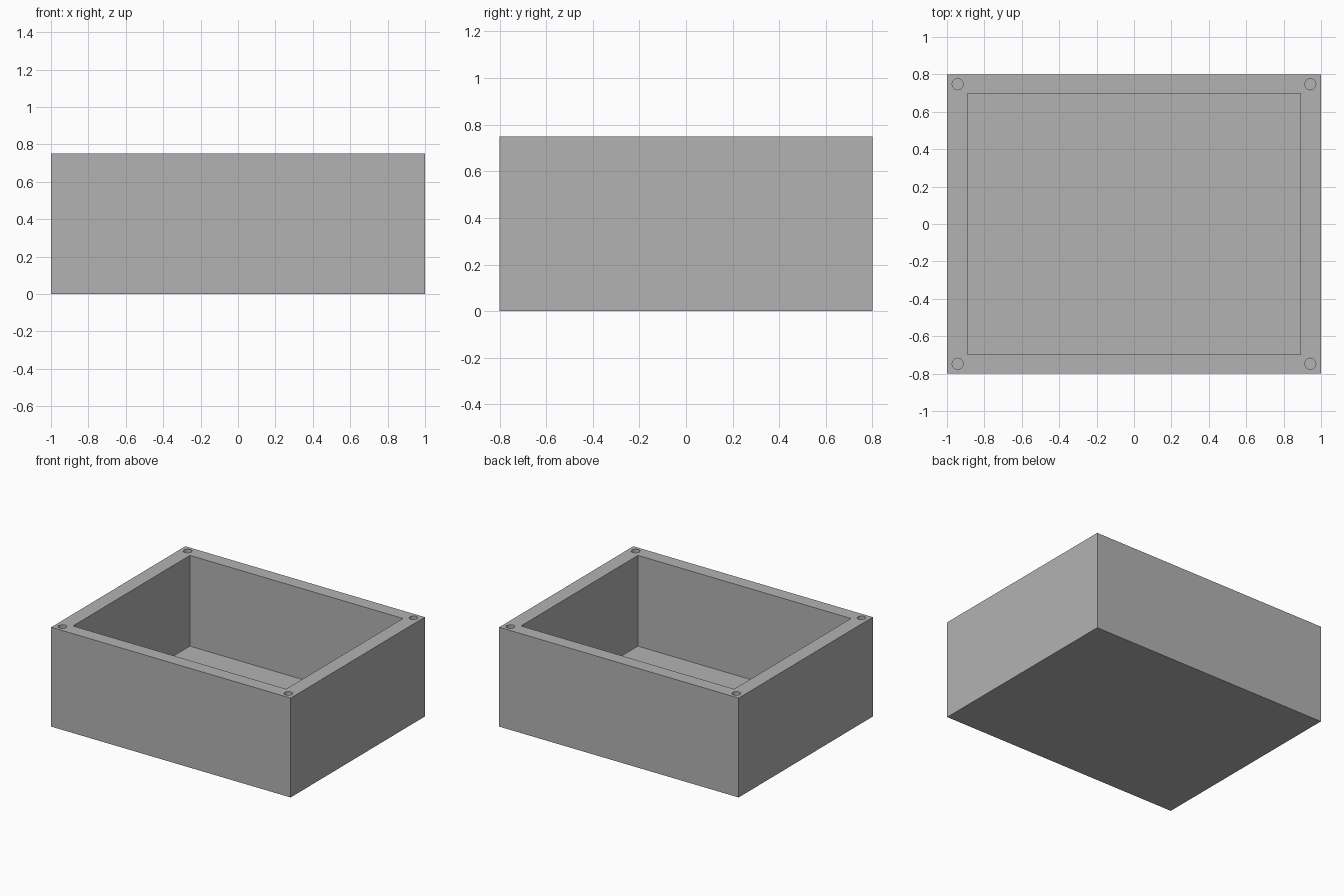
import bpy

WIDTH, DEPTH, HEIGHT = 2.0, 1.6, 0.75
INNER_X, INNER_Y, FLOOR = 0.89, 0.697, 0.065
HOLE_X, HOLE_Y, HOLE_R, HOLE_DEPTH = 0.943, 0.747, 0.03, 0.4
OVER = 0.1  # cutters rise above the rim

default_cube = bpy.data.objects.get("Cube")
if default_cube:
    bpy.data.objects.remove(default_cube, do_unlink=True)

# Plain grey material
grey = bpy.data.materials.new("plain_grey")
grey.use_nodes = True
colour = (0.45, 0.45, 0.45, 1.0)
grey.diffuse_color = colour
grey.node_tree.nodes["Principled BSDF"].inputs["Base Color"].default_value = colour


def box(name, half_x, half_y, bottom, top):
    bpy.ops.mesh.primitive_cube_add(size=2, location=(0, 0, (bottom + top) / 2))
    obj = bpy.context.object
    obj.name = name
    obj.scale = (half_x, half_y, (top - bottom) / 2)
    bpy.ops.object.transform_apply(location=True, rotation=True, scale=True)
    obj.data.materials.append(grey)
    return obj


def screw_hole(x, y):
    length = HOLE_DEPTH + OVER
    bpy.ops.mesh.primitive_cylinder_add(
        vertices=12, radius=HOLE_R, depth=length,
        location=(x, y, HEIGHT - HOLE_DEPTH + length / 2))
    obj = bpy.context.object
    obj.name = "screw_hole_cutter"
    obj.data.materials.append(grey)
    return obj


def carve(target, cutter):
    cutter.hide_render = True
    mod = target.modifiers.new("carve", "BOOLEAN")
    mod.operation = "DIFFERENCE"
    mod.solver = "EXACT"
    mod.object = cutter
    bpy.context.view_layer.objects.active = target
    bpy.ops.object.modifier_apply(modifier=mod.name)
    bpy.data.objects.remove(cutter, do_unlink=True)


# Open-topped box with a thin floor
body = box("box_body", WIDTH / 2, DEPTH / 2, 0, HEIGHT)
carve(body, box("cavity_cutter", INNER_X, INNER_Y, FLOOR, HEIGHT + OVER))

# Blind screw holes in the rim corners
for sx in (-1, 1):
    for sy in (-1, 1):
        carve(body, screw_hole(sx * HOLE_X, sy * HOLE_Y))
